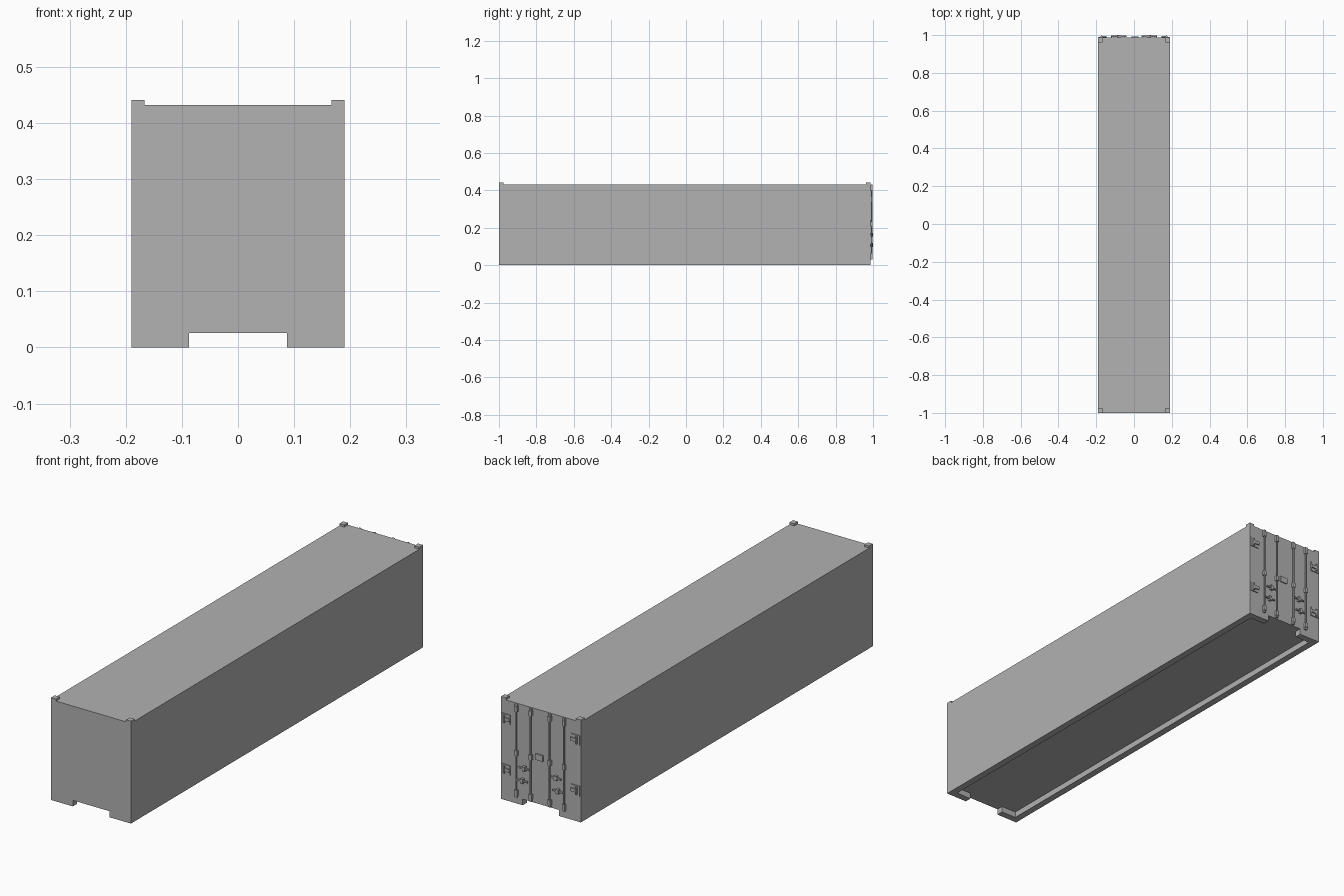
import bpy
import bmesh
from mathutils import Matrix, Vector

if "Cube" in bpy.data.objects:
    bpy.data.objects.remove(bpy.data.objects["Cube"], do_unlink=True)

GREY = (0.445, 0.445, 0.445, 1)
paint = bpy.data.materials.new("grey_paint")
paint.use_nodes = True
paint.diffuse_color = GREY
paint.node_tree.nodes["Principled BSDF"].inputs["Base Color"].default_value = GREY

HALF_W, ROOF, TOP = 0.19, 0.432, 0.441
FRONT, BACK = -1.0, 0.987          # end walls
FLOOR, NOTCH, RAIL, PAD = 0.026, 0.087, 0.03, 0.03


def finish(bm, name):
    bmesh.ops.recalc_face_normals(bm, faces=bm.faces)
    mesh = bpy.data.meshes.new(name)
    bm.to_mesh(mesh)
    bm.free()
    mesh.materials.append(paint)
    obj = bpy.data.objects.new(name, mesh)
    bpy.context.collection.objects.link(obj)
    return obj


def box(bm, x, y, z):
    """Box from (min, max) pairs."""
    size = Matrix.Diagonal((x[1] - x[0], y[1] - y[0], z[1] - z[0], 1))
    mid = Vector((sum(x) / 2, sum(y) / 2, sum(z) / 2))
    bmesh.ops.create_cube(bm, size=1, matrix=Matrix.Translation(mid) @ size)


def door_box(bm, x, z, w, h, depth, base=0.0):
    """Block on the door face, centred on x and z."""
    box(bm, (x - w / 2, x + w / 2), (BACK + base - 0.001, BACK + depth),
        (z - h / 2, z + h / 2))


def rod(bm, x, z0, z1, radius, y):
    bmesh.ops.create_cone(bm, cap_ends=True, segments=8, radius1=radius,
                          radius2=radius, depth=z1 - z0,
                          matrix=Matrix.Translation((x, y, (z0 + z1) / 2)))


# Body, with a cross-shaped recess cut from its underside
bm = bmesh.new()
box(bm, (-HALF_W, HALF_W), (FRONT, BACK), (0, ROOF))
body = finish(bm, "container_body")

xo, yo = HALF_W - RAIL, 0.1
y0, y1 = FRONT + PAD, BACK - PAD
right_half = [(NOTCH, FRONT - yo), (NOTCH, y0), (xo, y0),
              (xo, y1), (NOTCH, y1), (NOTCH, BACK + yo)]
outline = right_half + [(-x, y) for x, y in reversed(right_half)]
bm = bmesh.new()
face = bm.faces.new([bm.verts.new((x, y, -yo)) for x, y in outline])
lift = bmesh.ops.extrude_face_region(bm, geom=[face])["geom"]
bmesh.ops.translate(bm, vec=(0, 0, yo + FLOOR),
                    verts=[v for v in lift if isinstance(v, bmesh.types.BMVert)])
cutter = finish(bm, "underside_cutter")
cutter.hide_render = True

cut = body.modifiers.new("underside", 'BOOLEAN')
cut.operation = 'DIFFERENCE'
cut.solver = 'EXACT'
cut.object = cutter
bpy.context.view_layer.objects.active = body
bpy.ops.object.modifier_apply(modifier=cut.name)
bpy.data.objects.remove(cutter, do_unlink=True)

# Raised corner castings on the roof
bm = bmesh.new()
for side in (-1, 1):
    xs = sorted((side * 0.167, side * HALF_W))
    for ys in ((FRONT, FRONT + 0.025), (BACK - 0.025, BACK)):
        box(bm, xs, ys, (ROOF - 0.001, TOP))
finish(bm, "corner_castings")

# Door locking bars and their brackets
bars, brackets = bmesh.new(), bmesh.new()
for side in (-1, 1):
    for x in (0.045, 0.114):
        rod(bars, side * x, 0.03, 0.43, 0.0035, BACK + 0.006)
        for z in (0.05, 0.22, 0.41):
            door_box(brackets, side * x, z, 0.013, 0.022, 0.011)
        for z in (0.036, 0.424):
            door_box(brackets, side * x, z, 0.011, 0.011, 0.009)
finish(bars, "locking_bars")
finish(brackets, "bar_brackets")

# Door handles
bm = bmesh.new()
for side in (-1, 1):
    for z, x in ((0.163, 0.076), (0.108, 0.084)):
        door_box(bm, side * x, z, 0.05, 0.006, 0.010, 0.004)
        door_box(bm, side * x, z, 0.012, 0.02, 0.013)
finish(bm, "door_handles")

# Hinges: leaf, strap and pin
bm = bmesh.new()
for side in (-1, 1):
    for z in (0.352, 0.134):
        door_box(bm, side * 0.166, z, 0.042, 0.042, 0.004)
        door_box(bm, side * 0.158, z, 0.026, 0.014, 0.009)
        rod(bm, side * 0.172, z - 0.016, z + 0.016, 0.005, BACK + 0.006)
finish(bm, "door_hinges")

# Small plate between the inner bars
bm = bmesh.new()
door_box(bm, 0.006, 0.228, 0.036, 0.026, 0.005)
finish(bm, "door_plate")
